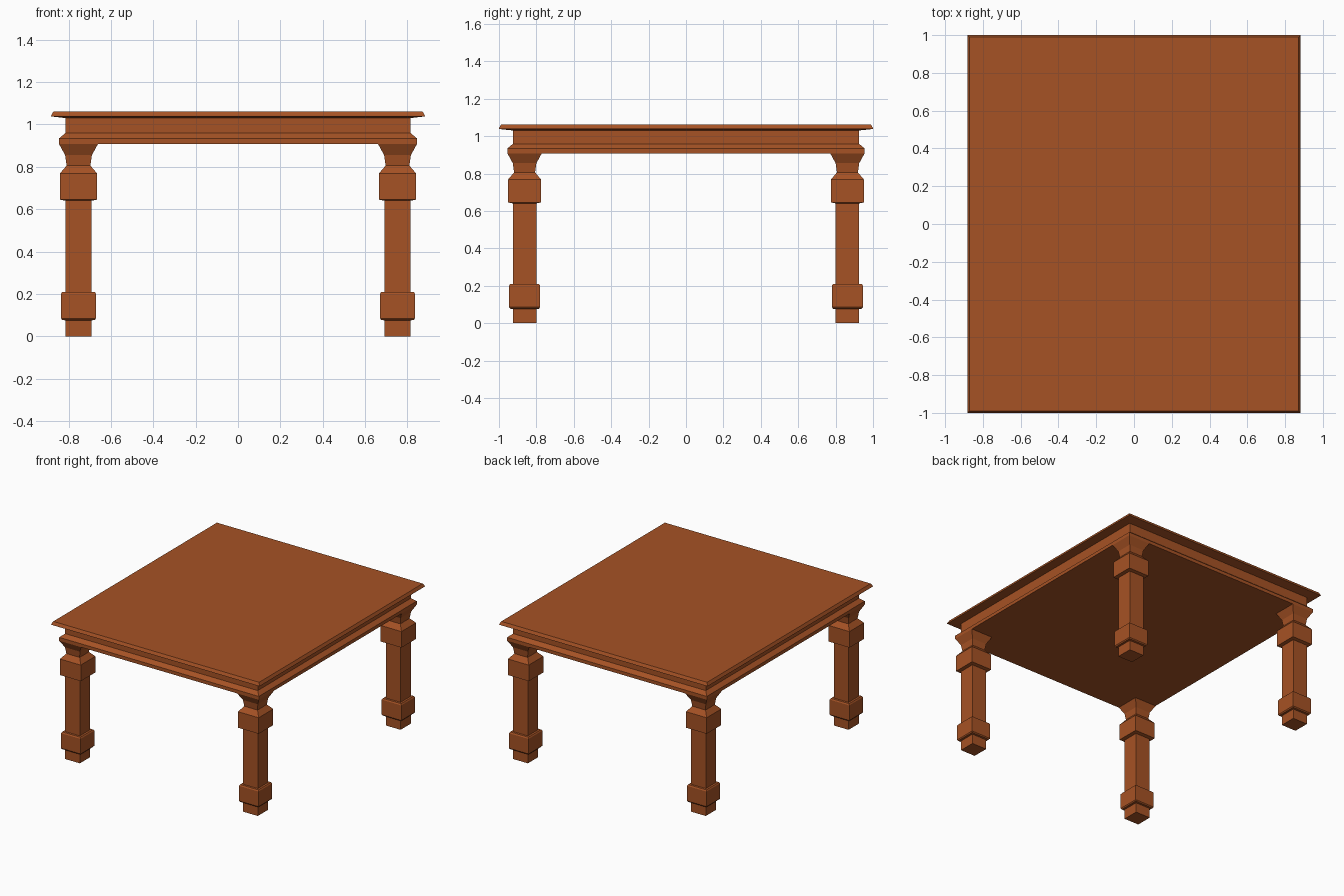
import bpy, bmesh

if "Cube" in bpy.data.objects:
    bpy.data.objects.remove(bpy.data.objects["Cube"])

wood = bpy.data.materials.new("warm brown wood")
wood.diffuse_color = (0.38, 0.085, 0.018, 1.0)
wood.use_nodes = True
wood.node_tree.nodes["Principled BSDF"].inputs["Base Color"].default_value = wood.diffuse_color


def rect_loft(name, sections, center=(0, 0)):
    """Closed solid through rectangular sections (half x, half y, z), bottom to top."""
    bm = bmesh.new()
    cx, cy = center
    rings = [[bm.verts.new((cx + sx * hx, cy + sy * hy, z))
              for sx, sy in ((-1, -1), (1, -1), (1, 1), (-1, 1))]
             for hx, hy, z in sections]
    for a, b in zip(rings, rings[1:]):
        for i in range(4):
            j = (i + 1) % 4
            bm.faces.new((a[i], a[j], b[j], b[i]))
    bm.faces.new(rings[0][::-1])
    bm.faces.new(rings[-1])
    bmesh.ops.recalc_face_normals(bm, faces=bm.faces)
    mesh = bpy.data.meshes.new(name)
    bm.to_mesh(mesh)
    bm.free()
    mesh.materials.append(wood)
    obj = bpy.data.objects.new(name, mesh)
    bpy.context.collection.objects.link(obj)
    return obj


# Table top with a sloped rim
rect_loft("table_top", [(0.815, 0.925, 1.03), (0.882, 1.0, 1.038),
                        (0.882, 1.0, 1.042), (0.871, 0.989, 1.062)])

# Apron with a projecting moulding along its lower edge
rect_loft("apron", [(0.845, 0.955, 0.908), (0.845, 0.955, 0.934),
                    (0.815, 0.925, 0.959), (0.815, 0.925, 1.03)])

# Leg profile: half width and height, from foot to flared capital
leg_profile = [
    (0.0625, 0.0), (0.0625, 0.075), (0.077, 0.077), (0.083, 0.085),
    (0.083, 0.2), (0.077, 0.209), (0.0625, 0.21),
    (0.0625, 0.64), (0.088, 0.645), (0.088, 0.768),
    (0.056, 0.806), (0.063, 0.855), (0.092, 0.908),
]
for side, sx in (("left", -1), ("right", 1)):
    for end, sy in (("front", -1), ("back", 1)):
        rect_loft(f"{end}_{side}_leg", [(h, h, z) for h, z in leg_profile],
                  (sx * 0.753, sy * 0.863))
